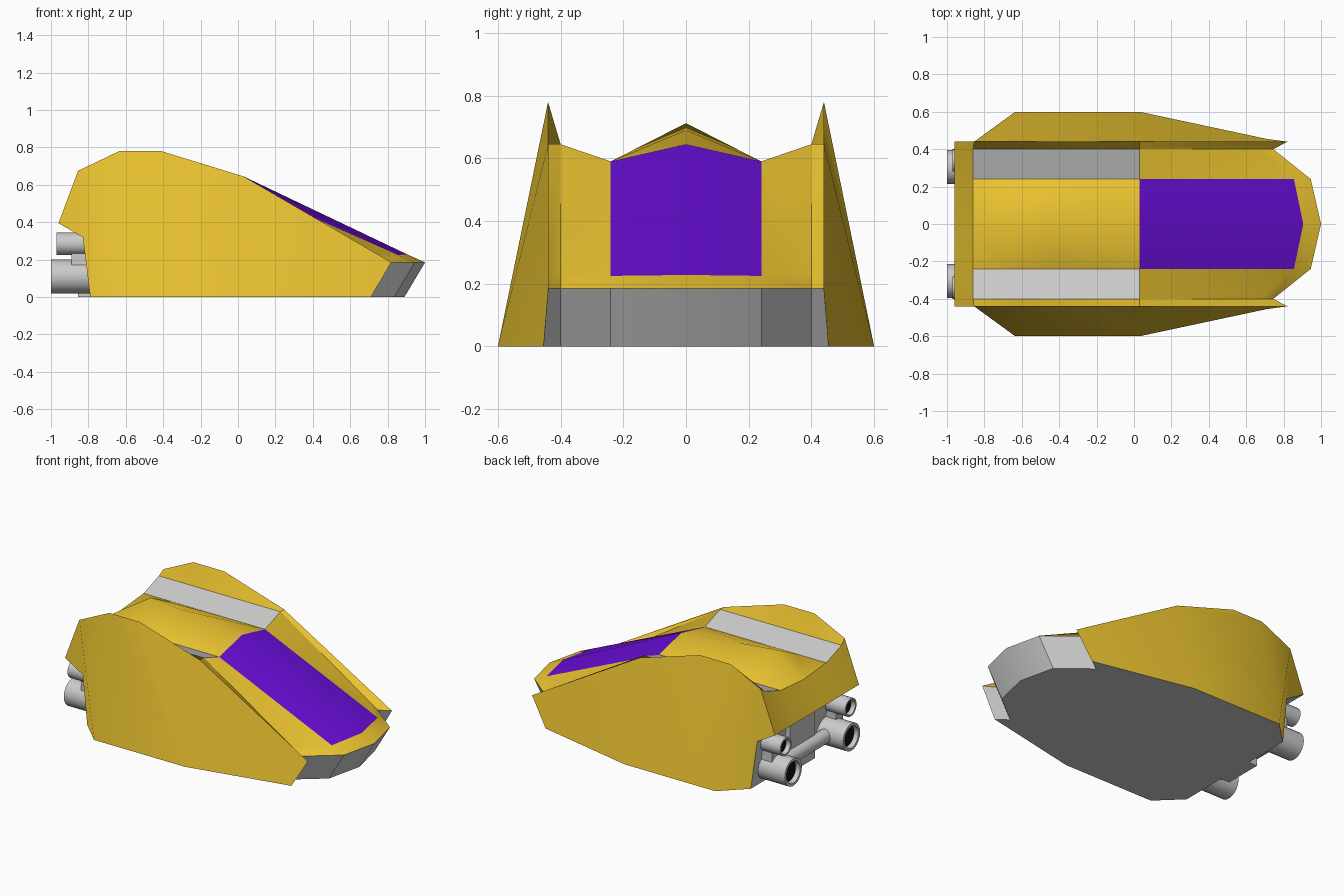
import bpy, bmesh, math
from mathutils import Matrix

if "Cube" in bpy.data.objects:
    bpy.data.objects.remove(bpy.data.objects["Cube"])


def material(name, rgb):
    m = bpy.data.materials.new(name)
    m.diffuse_color = (*rgb, 1)
    m.use_nodes = True
    m.node_tree.nodes["Principled BSDF"].inputs["Base Color"].default_value = m.diffuse_color
    return m


YELLOW = material("yellow_paint", (0.85, 0.56, 0.03))
PURPLE = material("purple_glass", (0.14, 0.004, 0.68))
BLACK = material("nozzle_dark", (0.005, 0.005, 0.005))


def finish(bm, name, mat=None, mirror=True):
    me = bpy.data.meshes.new(name)
    bm.to_mesh(me)
    bm.free()
    ob = bpy.data.objects.new(name, me)
    bpy.context.collection.objects.link(ob)
    if mat:
        me.materials.append(mat)
    if mirror:
        mod = ob.modifiers.new("Mirror", 'MIRROR')
        mod.use_axis = (False, True, False)
        mod.merge_threshold = 0.0005
    bpy.ops.object.select_all(action='DESELECT')
    bpy.context.view_layer.objects.active = ob
    ob.select_set(True)
    bpy.ops.object.shade_smooth_by_angle(angle=math.radians(25))
    return ob


def shell(name, polys, mat=None):
    """Half shell from polygons, mirrored over the centre plane."""
    bm = bmesh.new()
    for poly in polys:
        bm.faces.new([bm.verts.new(p) for p in poly])
    bmesh.ops.remove_doubles(bm, verts=bm.verts, dist=0.0005)
    return finish(bm, name, mat)


# Hull stations, tail to nose: (x, z) on the centre, shoulder, rim and crest lines
LINES = [0, 0.24, 0.40, 0.44]
STATIONS = [
    [(-.79, 0)] * 4,
    [(-.83, .32)] * 4,
    [(-.96, .395)] * 4,
    [(-.86, .57), (-.86, .59), (-.86, .645), (-.855, .675)],
    [(-.64, .712), (-.64, .59), (-.64, .645), (-.635, .78)],
    [(-.41, .69), (-.41, .59), (-.41, .645), (-.41, .78)],
    [(.03, .645), (.03, .59), (.03, .645), (.03, .645)],
    [(.905, .228), (.855, .225), (.67, .233), (.74, .232)],
    [(1, .185), (.945, .185), (.745, .185), (.82, .185)],
    [(.89, 0), (.835, 0), (.635, 0), (.71, 0)],
]
P = [[(x, y, z) for y, (x, z) in zip(LINES, row)] for row in STATIONS]
P[0][3] = (-.79, .45, 0)
P[9][3] = (.71, .455, 0)


def cells(rows, cols):
    return [(P[r][c], P[r + 1][c], P[r + 1][c + 1], P[r][c + 1])
            for r in rows for c in cols]


# Upper hull, canopy, grey walkways, nose and tail wall
shell("canopy", cells([6], [0]), PURPLE)
shell("upper_hull", cells([2], [0, 1, 2]) + cells([3, 4, 5], [0, 2])
      + cells([6], [1, 2]) + cells([7], [0, 1, 2]), YELLOW)
shell("walkways", cells([3, 4, 5], [1]))
shell("nose_bumper", cells([8], [0, 1, 2]))
shell("tail_wall", cells([0, 1], [0, 1, 2]))

# Flared side panels
KEEL_A, KEEL_B = (-.635, .6, 0), (.03, .6, 0)
crest = [row[3] for row in P]
shell("side_panels", [
    (crest[0], *crest[1:5], KEEL_A),
    (KEEL_A, crest[4], crest[5], crest[6], KEEL_B),
    (KEEL_B, crest[6], crest[7], crest[8], crest[9])], YELLOW)

# Floor
shell("floor", [(*P[0], KEEL_A, KEEL_B, *reversed(P[9]))])


# Engines: open tubes with a dark recessed disc
def engine(name, x0, x1, y, z, r):
    bm = bmesh.new()
    profile = [(x1, 0), (x1, r), (x0, r), (x0, r * .8), (x0 + .06, r * .72)]
    n = 20
    rings = [[bm.verts.new((x, y + q * math.cos(a), z + q * math.sin(a)))
              for a in (2 * math.pi * i / n for i in range(n))]
             for x, q in profile[1:]]
    bm.faces.new(rings[0])
    for a, b in zip(rings, rings[1:]):
        for i in range(n):
            j = (i + 1) % n
            bm.faces.new((a[i], a[j], b[j], b[i]))
    bmesh.ops.recalc_face_normals(bm, faces=bm.faces)
    finish(bm, name)
    bm = bmesh.new()
    bmesh.ops.create_circle(
        bm, cap_ends=True, segments=n, radius=r * .76,
        matrix=Matrix.Translation((x0 + .03, y, z)) @ Matrix.Rotation(-math.pi / 2, 4, 'Y'))
    finish(bm, name + "_glow_disc", BLACK)


engine("main_engine", -1, -.76, .305, .11, .09)
engine("small_engine", -.97, -.78, .34, .285, .06)


def box(name, lo, hi, mirror=True):
    bm = bmesh.new()
    size = [h - l for l, h in zip(lo, hi)]
    mid = [(h + l) / 2 for l, h in zip(lo, hi)]
    bmesh.ops.create_cube(bm, size=1, matrix=Matrix.Translation(mid) @ Matrix.Diagonal((*size, 1)))
    finish(bm, name, None, mirror)


# Engine mounts
box("engine_bridge", (-.89, .30, .17), (-.78, .37, .25))
box("centre_mount", (-.855, -.13, 0), (-.78, .13, .33), False)
bm = bmesh.new()
bmesh.ops.create_cone(bm, cap_ends=True, segments=16, radius1=.045, radius2=.045, depth=.56,
                      matrix=Matrix.Translation((-.86, 0, .11)) @ Matrix.Rotation(math.pi / 2, 4, 'X'))
finish(bm, "cross_tube", None, False)
